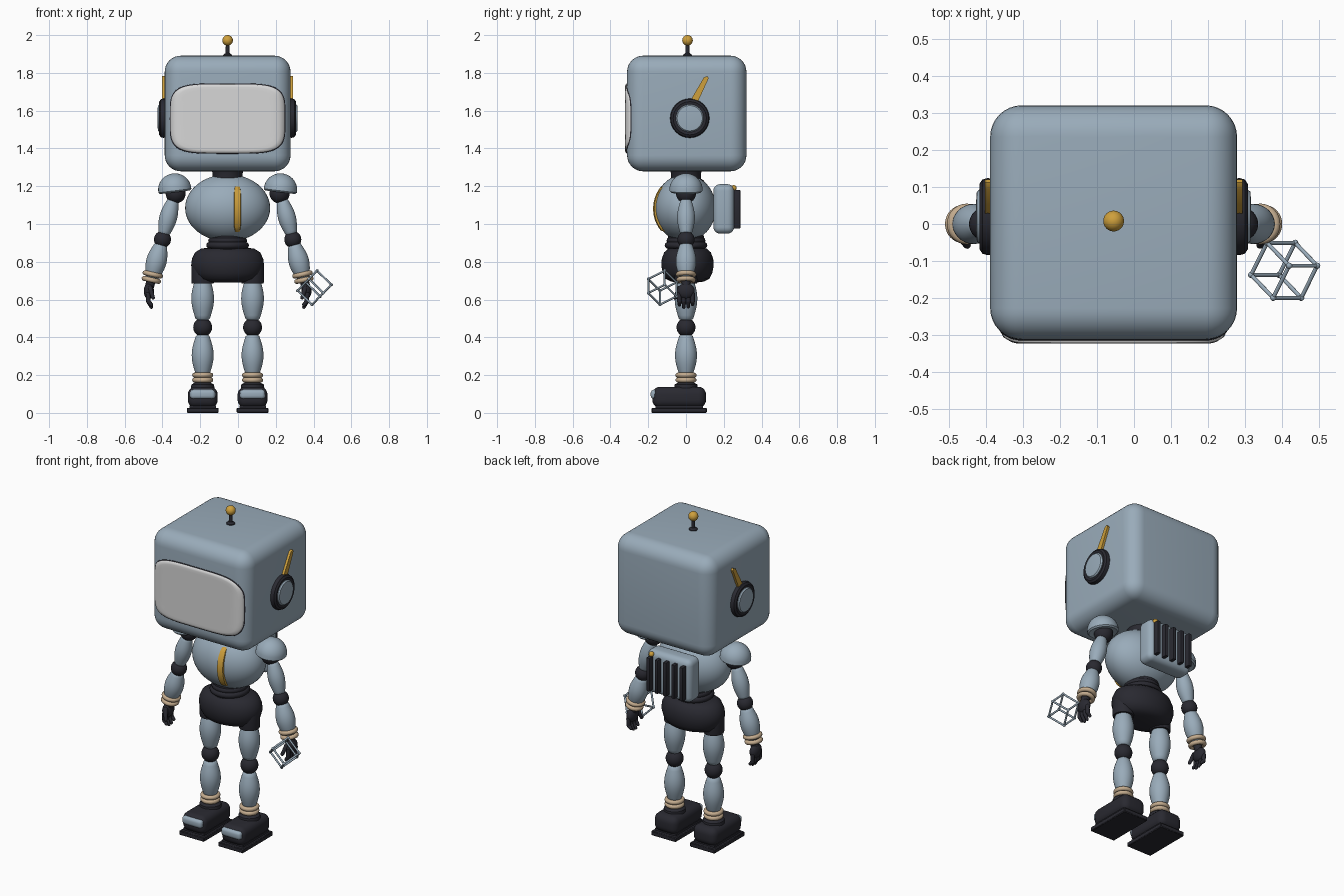
import bpy, bmesh
from math import sin, cos, pi, sqrt, radians
from mathutils import Vector, Matrix

if "Cube" in bpy.data.objects:
    bpy.data.objects.remove(bpy.data.objects["Cube"], do_unlink=True)

CX = -0.055  # centre line of the body


def material(name, rgb):
    m = bpy.data.materials.new(name)
    m.use_nodes = True
    m.diffuse_color = (*rgb, 1)
    m.node_tree.nodes["Principled BSDF"].inputs["Base Color"].default_value = (*rgb, 1)
    return m


BLUE = material("blue_grey_shell", (0.32, 0.41, 0.49))
DARK = material("charcoal_rubber", (0.022, 0.022, 0.03))
WHITE = material("pale_screen", (0.68, 0.68, 0.68))
GOLD = material("amber_trim", (0.62, 0.35, 0.045))
TAN = material("tan_band", (0.55, 0.41, 0.27))


def finish(name, bm, mat, matrix=None, angle=40):
    bmesh.ops.recalc_face_normals(bm, faces=bm.faces)
    me = bpy.data.meshes.new(name)
    bm.to_mesh(me)
    bm.free()
    if matrix:
        me.transform(matrix)
    me.materials.append(mat)
    for p in me.polygons:
        p.use_smooth = True
    me.set_sharp_from_angle(angle=radians(angle))
    ob = bpy.data.objects.new(name, me)
    bpy.context.collection.objects.link(ob)
    return ob


def aim(origin, direction):
    rot = Vector((0, 0, 1)).rotation_difference(Vector(direction)).to_matrix().to_4x4()
    return Matrix.Translation(origin) @ rot


def lathe(name, mat, profile, origin, direction=(0, 0, 1), sy=1, n=32, closed=False):
    """Revolve (radius, height) points; ends are capped unless closed."""
    bm = bmesh.new()
    rings = [[bm.verts.new((r * cos(2 * pi * i / n), sy * r * sin(2 * pi * i / n), h))
              for i in range(n)] for r, h in profile]
    pairs = list(zip(rings, rings[1:]))
    if closed:
        pairs.append((rings[-1], rings[0]))
    else:
        bm.faces.new(rings[0])
        bm.faces.new(rings[-1])
    for a, b in pairs:
        for i in range(n):
            j = (i + 1) % n
            bm.faces.new((a[i], a[j], b[j], b[i]))
    return finish(name, bm, mat, aim(origin, direction))


def ellipsoid(name, mat, centre, radii, n=32):
    bm = bmesh.new()
    bmesh.ops.create_uvsphere(bm, u_segments=n, v_segments=n // 2, radius=1)
    r = radii if isinstance(radii, tuple) else (radii,) * 3
    return finish(name, bm, mat, Matrix.Translation(centre) @ Matrix.Diagonal((*r, 1)))


def torus(name, mat, centre, ring, tube, direction=(0, 0, 1), sy=1):
    prof = [(ring + tube * cos(a * pi / 6), tube * sin(a * pi / 6)) for a in range(12)]
    return lathe(name, mat, prof, centre, direction, sy, closed=True)


def barrel(name, mat, a, b, r_end, r_mid):
    """Limb segment swelling from r_end to r_mid between two points."""
    a, b = Vector(a), Vector(b)
    length = (b - a).length
    prof = [(r_end * 0.7, 0)]
    prof += [(r_end + (r_mid - r_end) * sin(pi * t / 12), length * (0.04 + 0.92 * t / 12))
             for t in range(13)]
    prof.append((r_end * 0.7, length))
    return lathe(name, mat, prof, a, b - a)


def box(name, mat, centre, size, bevel=0.01, segments=4):
    bm = bmesh.new()
    bmesh.ops.create_cube(bm, size=1, matrix=Matrix.Diagonal((*size, 1)))
    if bevel:
        bmesh.ops.bevel(bm, geom=bm.edges[:], offset=bevel, segments=segments,
                        profile=0.5, affect='EDGES')
    return finish(name, bm, mat, Matrix.Translation(centre))


def capsule(name, mat, a, b, r, r2=None):
    a, b = Vector(a), Vector(b)
    r2 = r if r2 is None else r2
    length = (b - a).length
    ang = [k * pi / 10 for k in range(6)]
    prof = [(max(r * sin(t), 1e-4), -r * cos(t)) for t in ang]
    prof += [(max(r2 * cos(t), 1e-4), length + r2 * sin(t)) for t in ang]
    return lathe(name, mat, prof, a, b - a, n=12)


# Head
HEAD_W, HEAD_R, FRONT = 0.333, 0.085, -0.312
box("head", BLUE, (CX, 0.004, 1.585), (0.666, 0.632, 0.612), HEAD_R, 8)


def face_panel(name, mat, half_w, half_h, lift):
    """Rounded panel that follows the curved front of the head."""
    bm = bmesh.new()
    n, rings = 64, []
    for s, back in [(k / 12, 0) for k in range(1, 12)] + [(0.985, 0.002), (1, 0.007), (1, 0.03)]:
        ring = []
        for i in range(n):
            c, d = cos(2 * pi * i / n), sin(2 * pi * i / n)
            x = s * half_w * abs(c) ** 0.45 * (1 if c > 0 else -1)
            z = s * half_h * abs(d) ** 0.45 * (1 if d > 0 else -1)
            over = max(0, abs(x) - (HEAD_W - HEAD_R))
            drop = HEAD_R - sqrt(max(0, HEAD_R ** 2 - over ** 2))
            ring.append(bm.verts.new((CX + x, FRONT - lift + drop + back, 1.558 + z)))
        rings.append(ring)
    bm.faces.new(rings[0])
    for a, b in zip(rings, rings[1:]):
        for i in range(n):
            j = (i + 1) % n
            bm.faces.new((a[i], a[j], b[j], b[i]))
    finish(name, bm, mat, angle=60)


face_panel("screen_bezel", DARK, 0.309, 0.188, 0.004)
face_panel("screen", WHITE, 0.302, 0.182, 0.011)

# Antenna
lathe("antenna_base", DARK, [(0.026, 0), (0.024, 0.01), (0.011, 0.02), (0.009, 0.08)],
      (CX, 0.008, 1.885))
ellipsoid("antenna_ball", GOLD, (CX, 0.008, 1.972), 0.028)

# Neck, torso and waist
lathe("neck", DARK, [(0.1, 0), (0.095, 0.03), (0.08, 0.04), (0.08, 0.07), (0.09, 0.1)],
      (CX, 0, 1.2))
TORSO, TR = Vector((CX, -0.005, 1.085)), (0.225, 0.163, 0.178)
ellipsoid("torso", BLUE, TORSO, TR, 48)
lathe("waist", DARK, [(0.1, 0), (0.095, 0.1)], (CX, 0, 0.84))
for z, r in ((0.887, 0.095), (0.912, 0.085)):
    torus("waist_ring", DARK, (CX, 0, z), r, 0.018)
lathe("pelvis", DARK, [(0.06, 0.69), (0.12, 0.695), (0.16, 0.71), (0.182, 0.74), (0.193, 0.78),
                       (0.189, 0.815), (0.172, 0.85), (0.14, 0.87), (0.08, 0.876)],
      (CX, 0.008, 0), sy=0.72, n=48)

# Chest stripe following the torso
bm = bmesh.new()
rows = []
for k in range(17):
    t = k / 8 - 1
    half = 0.021 * (1 - abs(t) ** 6 * 0.6)
    row = []
    for f in (-1, -0.8, 0, 0.8, 1):
        x, z = 0.052 + half * f, 0.13 * t
        y = -TR[1] * sqrt(1 - (x / TR[0]) ** 2 - (z / TR[2]) ** 2)
        lift = -0.012 if abs(f) == 1 or abs(t) == 1 else 0.008
        row.append(bm.verts.new(TORSO + Vector((x, y - lift, z - 0.004))))
    rows.append(row)
for a, b in zip(rows, rows[1:]):
    for i in range(4):
        bm.faces.new((a[i], a[i + 1], b[i + 1], b[i]))
finish("chest_stripe", bm, GOLD, angle=60)

# Backpack with cooling fins and lamp
box("backpack", BLUE, (CX, 0.2, 1.08), (0.3, 0.11, 0.262), 0.035, 5)
for k in range(-2, 3):
    box("backpack_fin", DARK, (CX + k * 0.056, 0.255, 1.078), (0.022, 0.065, 0.205), 0.004, 2)
ellipsoid("backpack_lamp", GOLD, (CX + 0.112, 0.252, 1.19), 0.016, 16)

# Parts on both sides
for side, tag in ((1, "left"), (-1, "right")):
    def P(u, y, z):
        return Vector((CX + side * u, y, z))

    out = (side, 0, 0)
    # Ear with fin
    lathe(tag + "_ear_rim", DARK, [(0.1, -0.02), (0.104, 0.008), (0.1, 0.022), (0.088, 0.03),
                                   (0.07, 0.026)], P(0.332, 0.02, 1.56), out)
    lathe(tag + "_ear_cap", BLUE, [(0.073, 0), (0.073, 0.03), (0.067, 0.037), (0.04, 0.039)],
          P(0.332, 0.02, 1.56), out)
    bm = bmesh.new()
    quad = [(0.01, 1.63), (0.055, 1.63), (0.12, 1.772), (0.112, 1.783), (0.094, 1.775)]
    base = bm.faces.new([bm.verts.new(P(0.325, y, z)) for y, z in quad])
    ext = bmesh.ops.extrude_face_region(bm, geom=[base])["geom"]
    bmesh.ops.translate(bm, vec=(side * 0.022, 0, 0),
                        verts=[v for v in ext if isinstance(v, bmesh.types.BMVert)])
    finish(tag + "_ear_fin", bm, GOLD)

    # Arm
    dome = [(0.055, -0.008), (0.08, -0.014), (0.088, -0.006)]
    dome += [(0.088 * cos(k * pi / 18), 0.086 * sin(k * pi / 18)) for k in range(1, 9)]
    lathe(tag + "_shoulder_dome", BLUE, dome + [(0.002, 0.086)], P(0.28, 0, 1.182),
          (side * 0.12, 0, 1))
    ellipsoid(tag + "_shoulder_joint", DARK, P(0.275, 0, 1.162), 0.053)
    barrel(tag + "_upper_arm", BLUE, P(0.288, 0, 1.13), P(0.34, 0, 0.94), 0.03, 0.047)
    ellipsoid(tag + "_elbow", DARK, P(0.345, 0, 0.918), 0.045)
    barrel(tag + "_forearm", BLUE, P(0.352, 0, 0.895), P(0.402, 0, 0.71), 0.034, 0.054)
    down = (side * 0.22, 0, -1)
    for u, z, r in ((0.396, 0.733, 0.042), (0.404, 0.704, 0.039)):
        torus(tag + "_wrist_band", TAN, P(u, 0, z), r, 0.013, down)

    # Hand
    capsule(tag + "_wrist", DARK, P(0.403, 0, 0.71), P(0.413, 0, 0.67), 0.024)
    ellipsoid(tag + "_palm", DARK, P(0.417, 0, 0.645), (0.027, 0.046, 0.043), 24)
    for k in range(4):
        y = -0.035 + k * 0.0233
        tip = 0.012 * abs(k - 1.4)
        capsule(tag + "_finger", DARK, P(0.421, y, 0.63), P(0.419, y, 0.59), 0.012)
        capsule(tag + "_fingertip", DARK, P(0.419, y, 0.59), P(0.404, y, 0.555 + tip), 0.012, 0.009)
    capsule(tag + "_thumb", DARK, P(0.41, -0.035, 0.66), P(0.395, -0.057, 0.61), 0.013, 0.01)

    # Leg
    U = 0.132
    lathe(tag + "_hip", DARK, [(0.058, 0), (0.06, 0.01), (0.06, 0.1)], P(U, 0, 0.685))
    barrel(tag + "_thigh", BLUE, P(U, 0, 0.72), P(U, 0, 0.49), 0.038, 0.06)
    ellipsoid(tag + "_knee", DARK, P(U, 0, 0.453), 0.05)
    barrel(tag + "_shin", BLUE, P(U, 0, 0.415), P(U, 0, 0.195), 0.036, 0.058)
    for z in (0.2, 0.174):
        torus(tag + "_ankle_band", TAN, P(U, 0, z), 0.043, 0.013)
    lathe(tag + "_ankle", DARK, [(0.063, 0), (0.06, 0.025), (0.042, 0.035), (0.038, 0.075)],
          P(U, 0, 0.125))
    box(tag + "_shoe", DARK, P(U, -0.036, 0.083), (0.158, 0.284, 0.11), 0.04, 5)
    box(tag + "_toe_cap", BLUE, P(U, -0.158, 0.098), (0.134, 0.058, 0.05), 0.018, 4)
    box(tag + "_sole", DARK, P(U, -0.036, 0.0135), (0.168, 0.292, 0.027), 0.004, 1)
    box(tag + "_sole_core", DARK, P(U, -0.036, 0.03), (0.14, 0.25, 0.02), 0)

# Wire cube held by the left hand
centre = Vector((0.405, -0.125, 0.663))
axes = [Vector(v) / 2 for v in ((0.0595, -0.062, 0.062), (-0.043, -0.0865, -0.0437),
                                (-0.0757, 0, 0.0742))]
for corner in range(8):
    signs = [1 if corner >> k & 1 else -1 for k in range(3)]
    p = centre + sum((a * s for a, s in zip(axes, signs)), Vector())
    ellipsoid("cube_corner", BLUE, p, 0.0085, 12)
    for a, s in zip(axes, signs):
        if s < 0:
            lathe("cube_strut", BLUE, [(0.0055, 0), (0.0055, 2 * a.length)], p, a, n=10)
